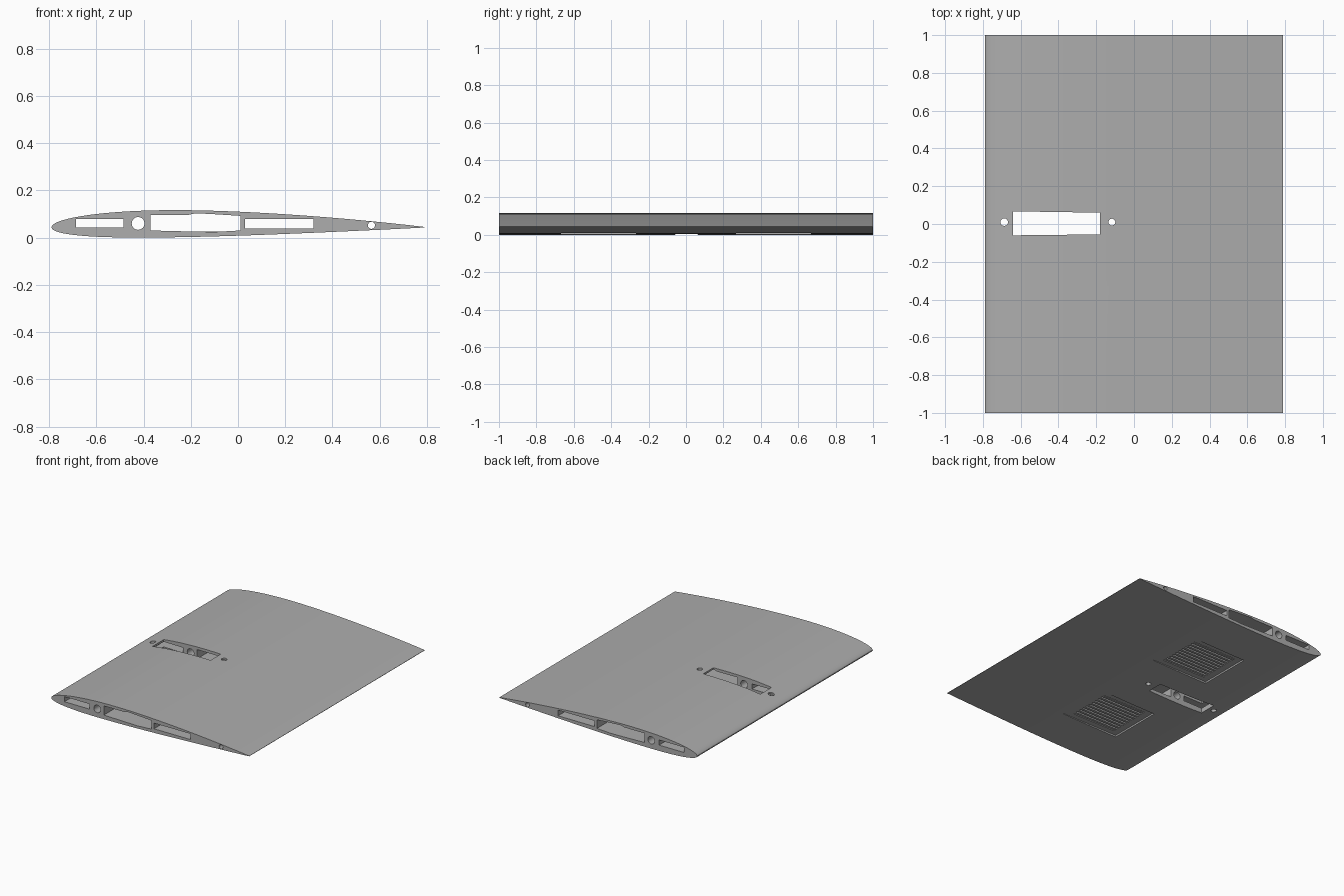
import bpy, bmesh, math
from mathutils import Vector

cube = bpy.data.objects.get("Cube")
if cube:
    bpy.data.objects.remove(cube, do_unlink=True)

grey = bpy.data.materials.new("plain_grey")
grey.use_nodes = True
colour = (0.42, 0.42, 0.42, 1)
grey.diffuse_color = colour
grey.node_tree.nodes["Principled BSDF"].inputs["Base Color"].default_value = colour


def prism(name, outline, axis, lo, hi):
    """Extrude a 2D outline along y (outline is x, z) or z (outline is x, y)."""
    bm = bmesh.new()
    place = (lambda a, b: (a, lo, b)) if axis == "y" else (lambda a, b: (a, b, lo))
    face = bm.faces.new([bm.verts.new(place(a, b)) for a, b in outline])
    new = bmesh.ops.extrude_face_region(bm, geom=[face])["geom"]
    step = Vector((0, hi - lo, 0)) if axis == "y" else Vector((0, 0, hi - lo))
    bmesh.ops.translate(bm, vec=step, verts=[v for v in new if isinstance(v, bmesh.types.BMVert)])
    bmesh.ops.recalc_face_normals(bm, faces=bm.faces)
    mesh = bpy.data.meshes.new(name)
    bm.to_mesh(mesh)
    bm.free()
    obj = bpy.data.objects.new(name, mesh)
    bpy.context.collection.objects.link(obj)
    mesh.materials.append(grey)
    return obj


def rect(x0, x1, b0, b1):
    return [(x0, b0), (x1, b0), (x1, b1), (x0, b1)]


def circle(x, b, r, n=32):
    return [(x + r * math.cos(math.tau * i / n), b + r * math.sin(math.tau * i / n)) for i in range(n)]


def airfoil(chord=1.58, thick=0.073, camber=0.0098, peak=0.4, n=44):
    """Thin cambered section with a blunt nose at -x and a sharp tail at +x."""
    top, bottom = [], []
    for i in range(n + 1):
        t = (1 - math.cos(math.pi * i / n)) / 2
        half = 5 * thick * (0.2969 * math.sqrt(t) - 0.126 * t - 0.3516 * t**2 + 0.2843 * t**3 - 0.1015 * t**4)
        reach = peak if t < peak else 1 - peak
        mid = camber * (1 - ((t - peak) / reach) ** 2)
        x = (t - 0.5) * chord
        top.append((x, (mid + half) * chord))
        bottom.append((x, (mid - half) * chord))
    outline = top + bottom[-1:0:-1]
    low = min(z for x, z in outline)
    return [(x, z - low) for x, z in outline]


wing = prism("wing_section", airfoil(), "y", -1, 1)


def cut(outline, axis, lo, hi):
    cutter = prism("cutter", outline, axis, lo, hi)
    cutter.hide_render = True
    mod = wing.modifiers.new("cut", "BOOLEAN")
    mod.operation = "DIFFERENCE"
    mod.solver = "EXACT"
    mod.object = cutter
    bpy.context.view_layer.objects.active = wing
    bpy.ops.object.modifier_apply(modifier=mod.name)
    bpy.data.objects.remove(cutter, do_unlink=True)


# Lengthwise lightening channels and spar tubes
main_channel = [(-0.37, 0.03), (-0.21, 0.026), (-0.1, 0.024), (0.01, 0.03),
                (0.01, 0.092), (-0.1, 0.099), (-0.18, 0.103), (-0.21, 0.096), (-0.37, 0.096)]
for outline in (rect(-0.685, -0.485, 0.042, 0.079), circle(-0.423, 0.06, 0.027), main_channel,
                rect(0.03, 0.32, 0.038, 0.079), circle(0.565, 0.052, 0.015)):
    cut(outline, "y", -1.1, 1.1)

# Central slot and its two screw holes
slot = [(-0.64, -0.06), (-0.18, -0.055), (-0.18, 0.06), (-0.64, 0.067)]
for outline in (slot, circle(-0.687, 0.01, 0.02), circle(-0.117, 0.01, 0.018)):
    cut(outline, "z", -0.1, 0.2)

# Underside vents: shallow ledge, opening into the channel, and slats
for side, label in ((-1, "front"), (1, "back")):
    y = side * 0.467
    cut(rect(-0.4, 0.06, y - 0.2, y + 0.2), "z", -0.1, 0.012)
    cut(rect(-0.35, 0.0, y - 0.16, y + 0.16), "z", -0.1, 0.06)
    for i in range(10):
        sy = y + (i - 4.5) * 0.032
        prism(f"{label}_vent_slat_{i + 1}", rect(-0.355, 0.005, sy - 0.009, sy + 0.009), "z", 0.013, 0.025)

# Smooth skin with crisp cut edges
bpy.ops.object.select_all(action="DESELECT")
wing.select_set(True)
bpy.context.view_layer.objects.active = wing
bpy.ops.object.shade_smooth_by_angle(angle=math.radians(25))
